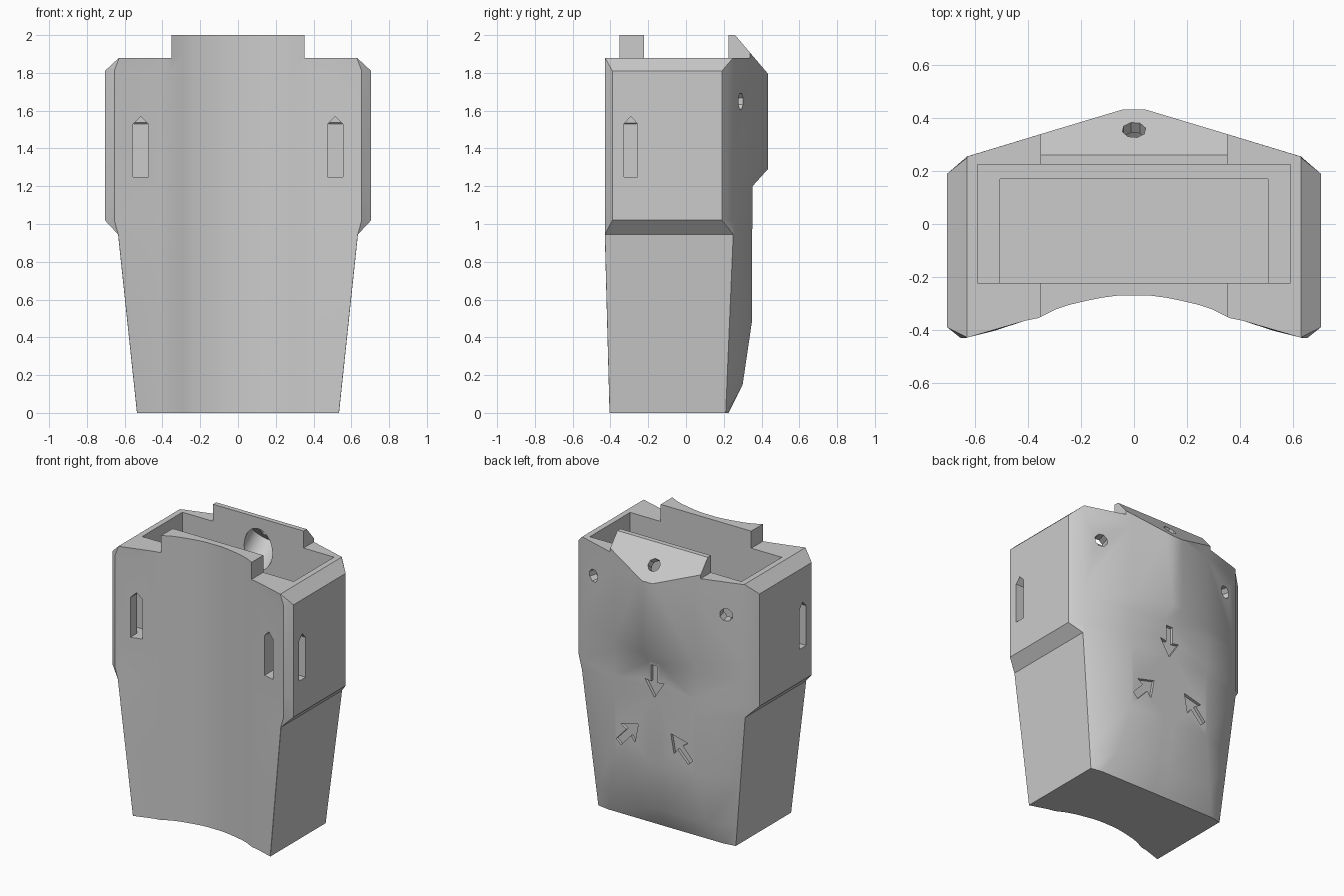
import bpy, bmesh, math
from mathutils import Matrix, Vector

cube = bpy.data.objects.get("Cube")
if cube:
    bpy.data.objects.remove(cube, do_unlink=True)

grey = bpy.data.materials.new("plain grey")
grey.use_nodes = True
COLOUR = (0.6, 0.6, 0.6, 1)
grey.diffuse_color = COLOUR
grey.node_tree.nodes["Principled BSDF"].inputs["Base Color"].default_value = COLOUR


def make(name, bm):
    bmesh.ops.recalc_face_normals(bm, faces=bm.faces[:])
    mesh = bpy.data.meshes.new(name)
    bm.to_mesh(mesh)
    bm.free()
    mesh.materials.append(grey)
    obj = bpy.data.objects.new(name, mesh)
    bpy.context.collection.objects.link(obj)
    return obj


def loft(name, rings):
    bm = bmesh.new()
    loops = [[bm.verts.new(p) for p in ring] for ring in rings]
    for a, b in zip(loops, loops[1:]):
        for i in range(len(a)):
            j = (i + 1) % len(a)
            bm.faces.new((a[i], a[j], b[j], b[i]))
    bm.faces.new(loops[0][::-1])
    bm.faces.new(loops[-1])
    return make(name, bm)


def prism(name, pts, origin, u, v, w):
    """Outline pts in the u, v directions, swept along w."""
    o, u, v, w = map(Vector, (origin, u, v, w))
    base = [o + u * a + v * b for a, b in pts]
    return loft(name, [base, [p + w for p in base]])


def box(name, lo, hi):
    size = [h - l for l, h in zip(lo, hi)]
    return prism(name, [(0, 0), (size[0], 0), (size[0], size[1]), (0, size[1])],
                 lo, (1, 0, 0), (0, 1, 0), (0, 0, size[2]))


def rod(name, origin, axis, radius, length, sides):
    w = Vector(axis).normalized()
    u = w.orthogonal().normalized()
    circle = [(radius * math.cos(t), radius * math.sin(t))
              for t in (math.tau * (i + .5) / sides for i in range(sides))]
    return prism(name, circle, origin, u, w.cross(u), w * length)


def cut(cutter):
    cutter.hide_render = True
    mod = body.modifiers.new("cut", 'BOOLEAN')
    mod.operation, mod.solver, mod.object = 'DIFFERENCE', 'EXACT', cutter
    bpy.context.view_layer.objects.active = body
    bpy.ops.object.modifier_apply(modifier=mod.name)
    bpy.data.objects.remove(cutter, do_unlink=True)


# Shell: hollowed front curve, angled sides and ridged back, lofted upward
FRONT = [(0, -.27), (.06, -.27), (.12, -.278), (.18, -.29), (.24, -.304),
         (.29, -.32), (.36, -.355), (.41, -.365)]


def section(z, f, sf, sb, bc, panel, ridge):
    half = FRONT + [f, sf, sb, bc, panel, ridge]
    pts = half + [(-x, y) for x, y in half[:0:-1]]
    return [(x, y, z) for x, y in pts]


def lower(z, panel, ridge_y):
    t = z / .945
    x, yf, yb = .535 + .1 * t, -.405 - .025 * t, .21 + .04 * t
    return section(z, (x - .001, yf), (x, yf + .001), (x, yb), (x - .001, yb + .001),
                   panel, (.04, ridge_y))


def upper(z, ridge_y):
    return section(z, (.655, -.43), (.705, -.39), (.705, .19), (.63, .255),
                   (.31, .352), (.04, ridge_y))


def rim(z):
    return section(z, (.629, -.429), (.63, -.428), (.63, .25), (.629, .255),
                   (.31, .352), (.04, .433))


body = loft("holder_body", [
    lower(0, (.45, .224), .225), lower(.15, (.38, .30), .30),
    lower(.49, (.31, .35), .35), lower(.945, (.31, .35), .35),
    upper(1.02, .352), upper(1.2, .352), upper(1.29, .433), upper(1.81, .433),
    rim(1.88), rim(2.0)])

# Shoulders cut down beside the front and back tabs
for s in (-1, 1):
    xs = sorted((s * .352, s * .9))
    cut(box("shoulder", (xs[0], -.7, 1.88), (xs[1], .7, 2.2)))

# Stepped pocket
cut(box("pocket_top", (-.59, -.222, .95), (.59, .225, 2.3)))
cut(box("pocket_base", (-.505, -.222, .08), (.505, .17, 1.1)))

# Sloped face of the back tab
cut(prism("tab_slope", [(.175, 2.1), (.6, 1.6), (.6, 2.1)],
          (-.9, 0, 0), (0, 1, 0), (0, 0, 1), (1.8, 0, 0)))

# Screw hole through the slope with a wide bore from the inside
inward = Vector((0, -.762, -.648))
centre = Vector((0, .355, 1.888))
cut(rod("wide_bore", centre + inward * .05, inward, .11, .3, 32))
cut(rod("screw_hole", centre - inward * .06, inward, .045, .2, 8))

# Pointed strap slots meeting in each front corner, and back wall holes
for s in (-1, 1):
    slot = [(-.04, 1.25), (.04, 1.25), (.04, 1.53), (0, 1.57), (-.04, 1.53)]
    cut(prism("front_slot", slot, (s * .515, -.6, 0), (1, 0, 0), (0, 0, 1), (0, .338, 0)))
    cut(prism("side_slot", slot, (s * .8, -.292, 0), (0, .9, 0), (0, 0, 1), (-s * .32, 0, 0)))
    cut(rod("wall_hole", (s * .53, .34, 1.65), (-s * .29, -1, 0), .045, .2, 8))

# Engraved arrows pointing to the middle of the back panel
ARROW = [(0, -.025), (.13, -.025), (.12, -.075), (.25, 0),
         (.12, .075), (.13, .025), (0, .025)]
for (x, z), (tx, tz) in [((0, 1.18), (0, -1)), ((.28, .57), (-.7, .75)),
                         ((-.28, .57), (.7, .75))]:
    d = Vector((tx, 0, tz)).normalized()
    cut(prism("arrow", [(a * .9, b) for a, b in ARROW], (x, .33, z), d,
              (-d.z, 0, d.x), (0, .06, 0)))

# Soft shading with crisp edges
bpy.ops.object.select_all(action='DESELECT')
body.select_set(True)
bpy.context.view_layer.objects.active = body
bpy.ops.object.shade_smooth_by_angle(angle=math.radians(30))
